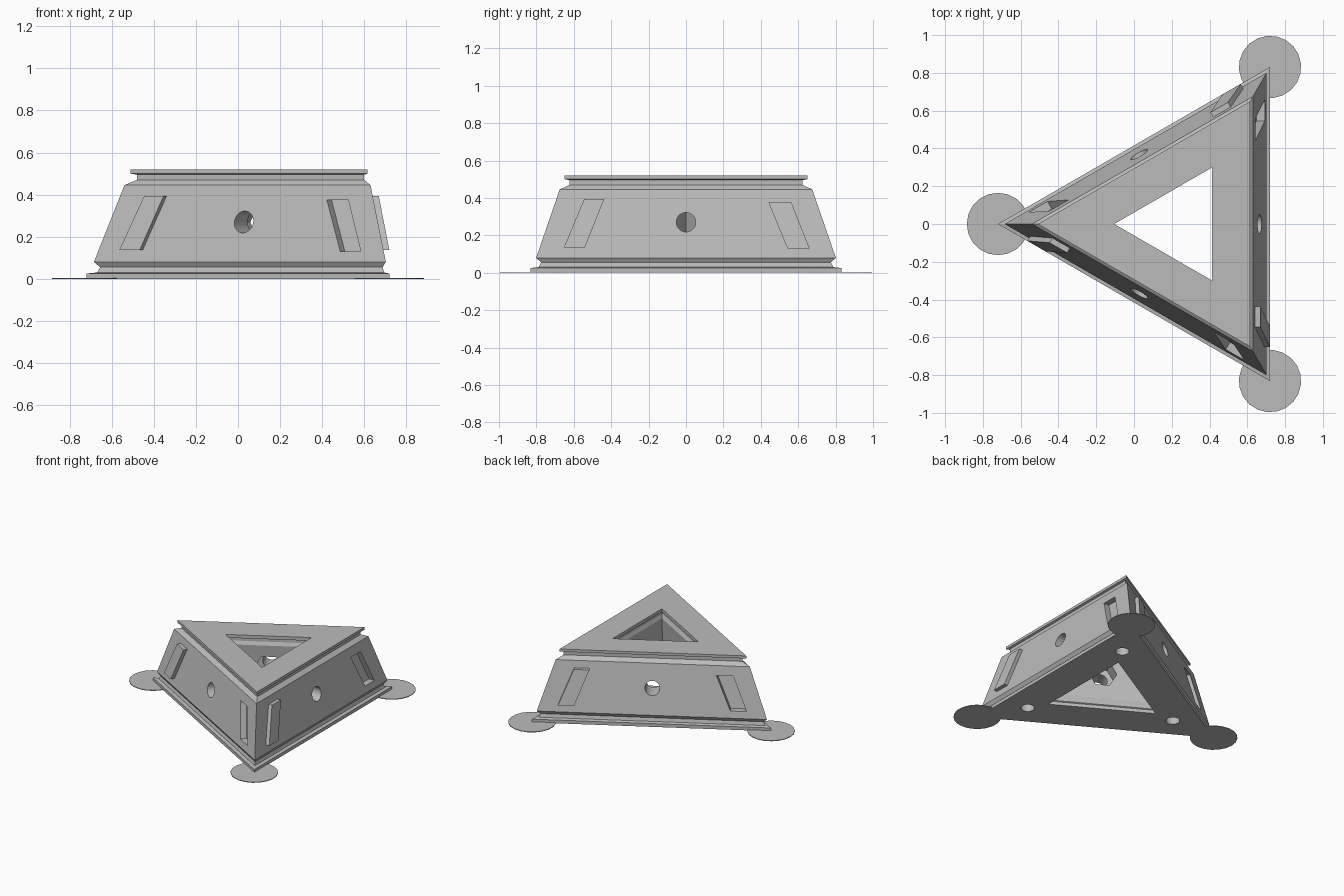
import bpy, bmesh, math
from mathutils import Matrix, Vector

if "Cube" in bpy.data.objects:
    bpy.data.objects.remove(bpy.data.objects["Cube"])

CX = 0.24  # centroid of the triangle
grey = bpy.data.materials.new("plain_grey")
grey.use_nodes = True
grey.diffuse_color = (0.5, 0.5, 0.5, 1)
grey.node_tree.nodes["Principled BSDF"].inputs["Base Color"].default_value = (0.5, 0.5, 0.5, 1)


def make(name, bm):
    bmesh.ops.recalc_face_normals(bm, faces=bm.faces)
    mesh = bpy.data.meshes.new(name)
    bm.to_mesh(mesh)
    bm.free()
    mesh.materials.append(grey)
    obj = bpy.data.objects.new(name, mesh)
    bpy.context.collection.objects.link(obj)
    return obj


def spin(k):
    """Turn about the centroid by thirds of a circle."""
    return Matrix.Translation((CX, 0, 0)) @ Matrix.Rotation(k * math.tau / 3, 4, "Z")


def tri_ring(name, profile):
    """Sweep a closed (corner radius, height) profile round three corners."""
    bm = bmesh.new()
    rings = [[bm.verts.new((CX + r * math.cos(a), r * math.sin(a), z)) for r, z in profile]
             for a in (math.pi / 3, math.pi, -math.pi / 3)]
    n = len(profile)
    for k in range(3):
        p, q = rings[k], rings[(k + 1) % 3]
        for i in range(n):
            j = (i + 1) % n
            bm.faces.new((p[i], p[j], q[j], q[i]))
    return make(name, bm)


def side_x(z):
    """Distance of the sloping side from the centroid."""
    return 0.4625 - (z - 0.08) * 0.196


def slanted_block(bm, outline, d0, d1, turn):
    """Prism following the slope of a side, from depth d0 to d1."""
    a, b = [[bm.verts.new(turn @ Vector((side_x(z) + d, y, z))) for y, z in outline] for d in (d0, d1)]
    bm.faces.new(a)
    bm.faces.new(b)
    for i in range(len(a)):
        j = (i + 1) % len(a)
        bm.faces.new((a[i], a[j], b[j], b[i]))


def rod(bm, matrix, radius, depth, sides):
    bmesh.ops.create_cone(bm, cap_ends=True, segments=sides, radius1=radius,
                          radius2=radius, depth=depth, matrix=matrix)


# Body: moulded outer wall and hollow core
outer = [(0.96, 0), (0.96, 0.025), (0.91, 0.03), (0.895, 0.055), (0.925, 0.08),
         (0.78, 0.445), (0.72, 0.47), (0.72, 0.495), (0.75, 0.5), (0.75, 0.52)]
inner = [(0.345, 0.52), (0.345, 0.495), (0.37, 0.49), (0.37, 0.47), (0.347, 0.445),
         (0.42, 0.08), (0.405, 0.055), (0.42, 0.03), (0.435, 0.025), (0.435, 0)]
body = tri_ring("body", outer + inner)

# Cutters: sockets, side bores, hexagonal recesses, foot bores
sockets, bores, hexes, feet = [bmesh.new() for _ in range(4)]
socket_shape = [(0.545, 0.13), (0.658, 0.13), (0.561, 0.375), (0.444, 0.375)]
tab_shape = [(-0.652, 0.136), (-0.54, 0.136), (-0.438, 0.393), (-0.545, 0.393)]
along_x = Matrix.Rotation(math.pi / 2, 4, "Y")
for k in range(3):
    t = spin(k)
    slanted_block(sockets, socket_shape, -0.045, 0.05, t)
    rod(bores, t @ Matrix.Translation((0.35, 0, 0.27)) @ along_x, 0.052, 0.5, 24)
    rod(hexes, t @ Matrix.Translation((0.2, 0, 0.27)) @ along_x, 0.1, 0.2, 6)
    rod(feet, t @ Matrix.Translation((-0.59, 0, 0.1)), 0.048, 0.4, 24)

cutters = [make(n, b) for n, b in (("socket_cutter", sockets), ("bore_cutter", bores),
                                   ("hex_cutter", hexes), ("foot_cutter", feet))]
for c in cutters:
    c.hide_render = True
    mod = body.modifiers.new(c.name, "BOOLEAN")
    mod.operation = "DIFFERENCE"
    mod.solver = "EXACT"
    mod.object = c

# Bake the cuts and discard the cutters
bpy.context.view_layer.update()
cut = bpy.data.meshes.new_from_object(body.evaluated_get(bpy.context.evaluated_depsgraph_get()))
body.modifiers.clear()
body.data = cut
for c in cutters:
    bpy.data.objects.remove(c)

# Raised tabs and thin corner pads
for k, where in enumerate(("right", "back", "front")):
    bm = bmesh.new()
    slanted_block(bm, tab_shape, -0.02, 0.028, spin(k))
    make(where + "_tab", bm)
    bm = bmesh.new()
    rod(bm, spin(k) @ Matrix.Translation((-0.96, 0, 0.0025)), 0.165, 0.005, 20)
    make("corner_pad_" + str(k + 1), bm)
